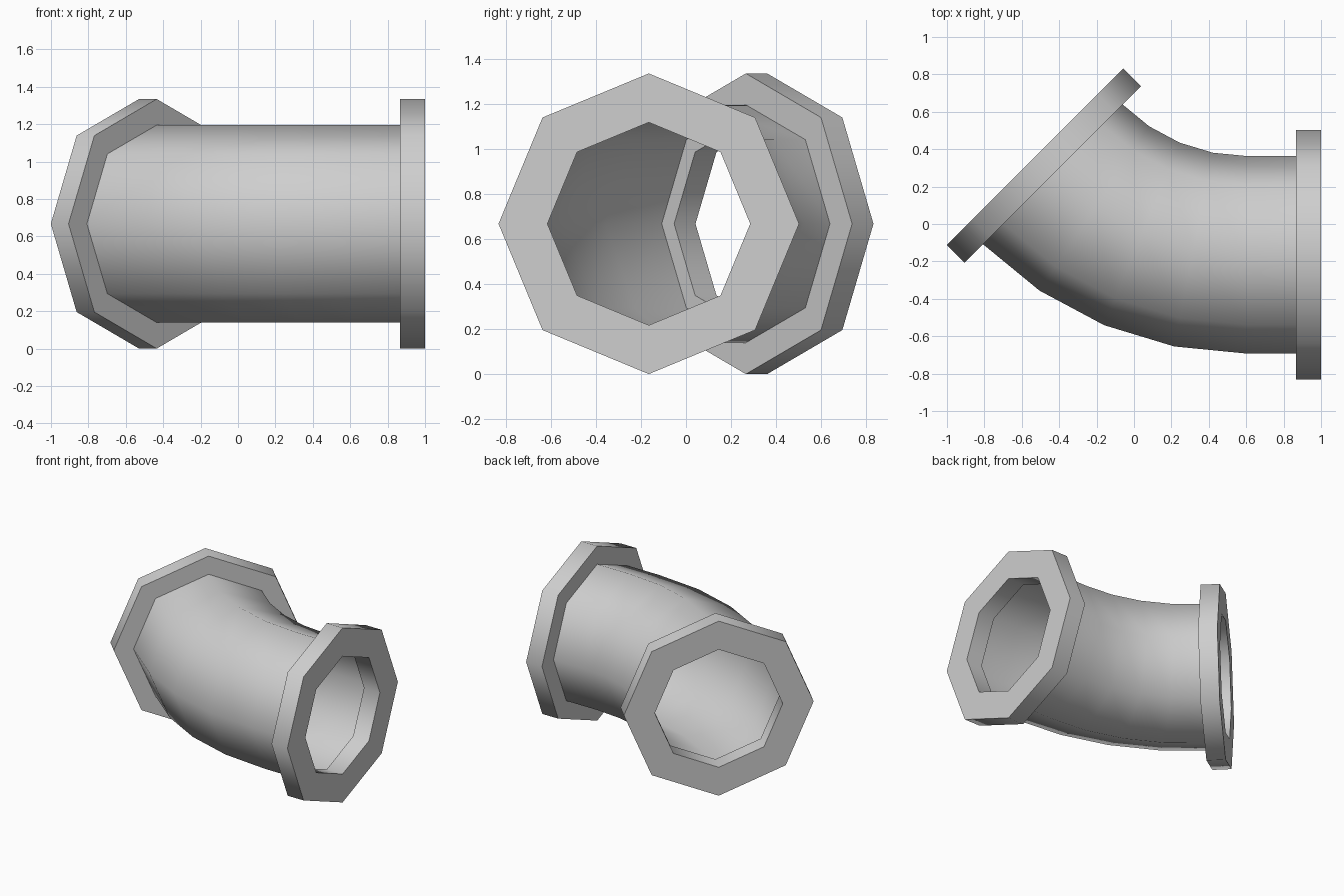
import bpy, bmesh, math
from mathutils import Vector

if "Cube" in bpy.data.objects:
    bpy.data.objects.remove(bpy.data.objects["Cube"])

SIDES = 8
Z, Y0 = 0.667, -0.165              # height of the axis, y of the straight end
PIPE_R, FLANGE_R, HOLE_R = 0.528, 0.667, 0.45
THICK = 0.134                      # flange thickness
BEND_R, BEND_X = 1.47, 0.605       # bend radius and x where the bend starts

metal = bpy.data.materials.new("light_grey_metal")
metal.diffuse_color = (0.62, 0.62, 0.62, 1)
metal.use_nodes = True
metal.node_tree.nodes["Principled BSDF"].inputs["Base Color"].default_value = metal.diffuse_color


def loft(name, stations, closed=False):
    """Join octagonal rings; a station is (centre, heading angle, radius)."""
    bm = bmesh.new()
    rings = []
    for centre, a, r in stations:
        side = Vector((math.sin(a), math.cos(a), 0))
        ring = []
        for i in range(SIDES):
            t = 2 * math.pi * i / SIDES
            ring.append(bm.verts.new(
                centre + side * (r * math.sin(t)) + Vector((0, 0, r * math.cos(t)))))
        rings.append(ring)
    pairs = list(zip(rings, rings[1:]))
    if closed:
        pairs.append((rings[-1], rings[0]))
    for a, b in pairs:
        for i in range(SIDES):
            j = (i + 1) % SIDES
            bm.faces.new((a[i], a[j], b[j], b[i]))
    bmesh.ops.recalc_face_normals(bm, faces=bm.faces)
    mesh = bpy.data.meshes.new(name)
    bm.to_mesh(mesh)
    bm.free()
    mesh.materials.append(metal)
    obj = bpy.data.objects.new(name, mesh)
    bpy.context.collection.objects.link(obj)
    # rounded sides, crisp right-angle rims
    bpy.ops.object.select_all(action='DESELECT')
    obj.select_set(True)
    bpy.context.view_layer.objects.active = obj
    bpy.ops.object.shade_smooth_by_angle(angle=math.radians(60))
    return obj


def flange(name, centre, a):
    """Ring plate starting at centre and growing along the heading."""
    outer = centre + Vector((-math.cos(a), math.sin(a), 0)) * THICK
    if name == "straight_flange":
        outer = centre + Vector((THICK, 0, 0))
    return loft(name, [(centre, a, HOLE_R), (centre, a, FLANGE_R),
                       (outer, a, FLANGE_R), (outer, a, HOLE_R)], closed=True)


# pipe: short straight run, then a 45 degree bend in four steps
start = Vector((1 - THICK, Y0, Z))
path = [(start, 0, PIPE_R)]
for k in range(5):
    a = math.radians(45) * k / 4
    p = Vector((BEND_X - BEND_R * math.sin(a), Y0 + BEND_R * (1 - math.cos(a)), Z))
    path.append((p, a, PIPE_R))
loft("elbow_pipe", path)

# flanges at both ends
flange("straight_flange", start, 0)
flange("angled_flange", path[-1][0], math.radians(45))
